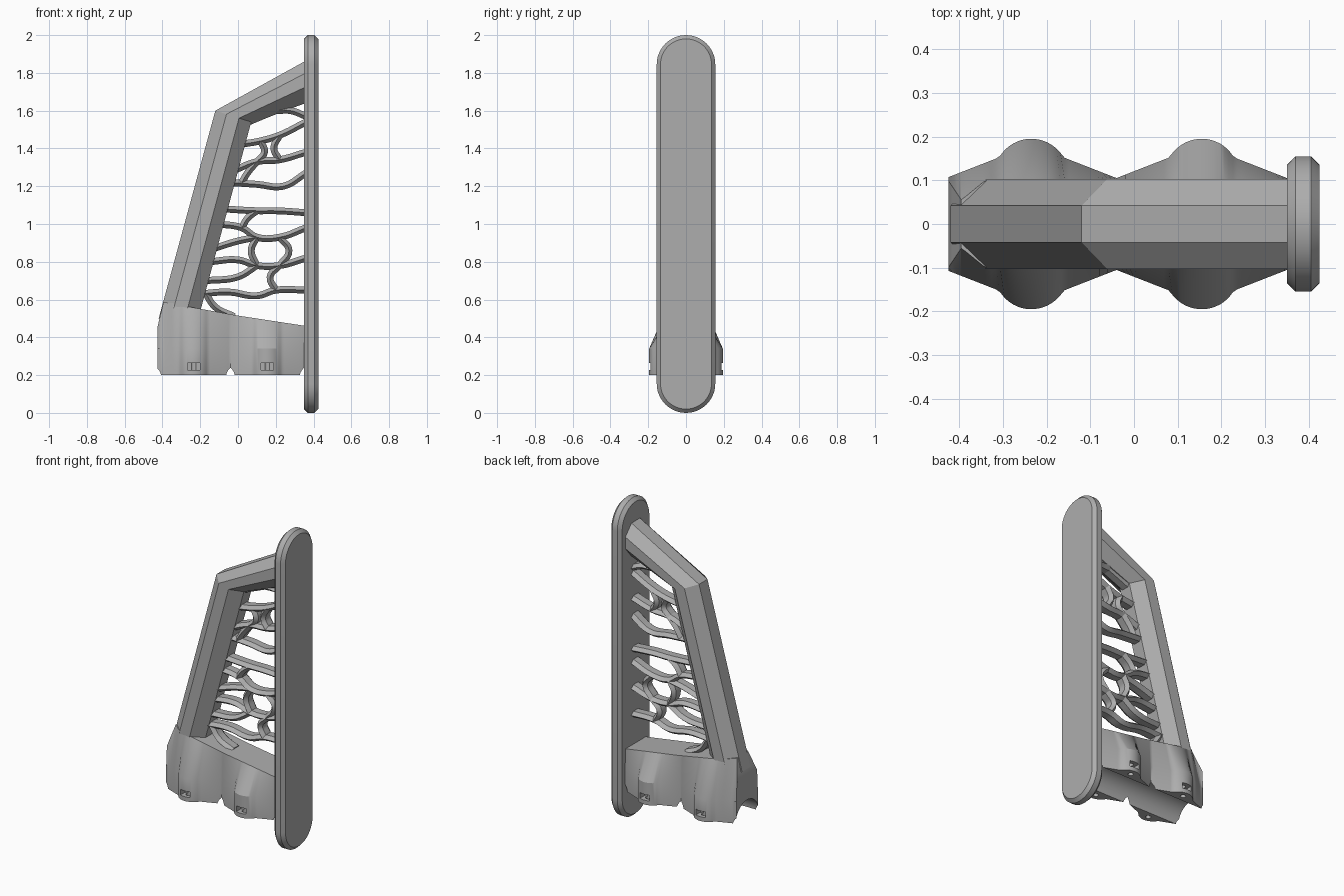
import bpy, bmesh
from math import sin, cos, pi, sqrt

cube = bpy.data.objects.get("Cube")
if cube:
    bpy.data.objects.remove(cube, do_unlink=True)

grey = bpy.data.materials.new("grey")
grey.use_nodes = True
grey.diffuse_color = (0.42, 0.42, 0.42, 1)
grey.node_tree.nodes["Principled BSDF"].inputs["Base Color"].default_value = grey.diffuse_color


def select(ob):
    bpy.ops.object.select_all(action='DESELECT')
    ob.select_set(True)
    bpy.context.view_layer.objects.active = ob


def loft(name, rings):
    """Skin matching rings of points and cap both ends."""
    bm = bmesh.new()
    vs = [[bm.verts.new(p) for p in ring] for ring in rings]
    n = len(vs[0])
    for a, b in zip(vs, vs[1:]):
        for i in range(n):
            j = (i + 1) % n
            bm.faces.new((a[i], a[j], b[j], b[i]))
    bm.faces.new(vs[0])
    bm.faces.new(vs[-1])
    bmesh.ops.recalc_face_normals(bm, faces=bm.faces)
    me = bpy.data.meshes.new(name)
    bm.to_mesh(me)
    bm.free()
    me.materials.append(grey)
    ob = bpy.data.objects.new(name, me)
    bpy.context.collection.objects.link(ob)
    return ob


def smooth(ob, degrees=30):
    select(ob)
    bpy.ops.object.shade_smooth_by_angle(angle=degrees * pi / 180)


def cut(ob, cutter):
    cutter.hide_render = True
    select(ob)
    mod = ob.modifiers.new("cut", 'BOOLEAN')
    mod.object = cutter
    mod.solver = 'EXACT'
    bpy.ops.object.modifier_apply(modifier=mod.name)
    bpy.data.objects.remove(cutter, do_unlink=True)


# End plate: upright stadium with chamfered rims
def stadium(x, r, steps=24):
    ring = []
    for side in (0, 1):
        for i in range(steps + 1):
            a = pi * (side + i / steps)
            ring.append((x, r * cos(a), 1 + (0.845 if side == 0 else -0.845) + r * sin(a)))
    return ring


plate = loft("end_plate", [stadium(0.35, 0.135), stadium(0.37, 0.155),
                           stadium(0.405, 0.155), stadium(0.425, 0.135)])
smooth(plate, 25)

# Bent frame bar with an eight-sided section
outer = [(-0.42, 0.5), (-0.12, 1.6), (0.36, 1.865)]
inner = [(-0.21, 0.5), (0.07, 1.54), (0.36, 1.655)]
section = [(0, 0.042), (0.31, 0.103), (0.66, 0.103), (1, 0.042)]
section += [(t, -y) for t, y in reversed(section)]
loft("frame_bar", [[(o[0] + (i[0] - o[0]) * t, y, o[1] + (i[1] - o[1]) * t) for t, y in section]
                   for o, i in zip(outer, inner)])

# Clamp base: two rounded bolt pods per side, blended up to the bar
PODS = (-0.235, 0.155)


def half_width(x):
    d = min(abs(x - c) for c in PODS)
    arc = 0.11 + sqrt(max(0, 0.085 ** 2 - d * d))
    return max(0.103, arc if d < 0.075 else 0.15 - (d - 0.08) * 0.39)


def shoulder(x):
    """Half width and height of the top edge."""
    keys = [(-0.425, 0.1, 0.46), (-0.395, 0.055, 0.585), (-0.34, 0.1, 0.58),
            (-0.25, 0.1, 0.56), (0, 0.1, 0.515), (0.36, 0.1, 0.46)]
    for a, b in zip(keys, keys[1:]):
        if x <= b[0]:
            t = (x - a[0]) / (b[0] - a[0])
            return a[1] + (b[1] - a[1]) * t, a[2] + (b[2] - a[2]) * t
    return keys[-1][1:]


rings = []
for k in range(80):
    x = -0.425 + 0.78 * k / 79
    w = half_width(x)
    t, top = shoulder(x)
    side = [(w, 0.2), (w, 0.34), (t, top)]
    rings.append([(x, y, z) for y, z in side] + [(x, -y, z) for y, z in reversed(side)])
base = loft("clamp_base", rings)

# Round channel along the underside
bpy.ops.mesh.primitive_cylinder_add(vertices=64, radius=0.114, depth=1,
                                    location=(-0.15, 0, 0.195), rotation=(0, pi / 2, 0))
cut(base, bpy.context.object)

# Nut pockets and bolt holes in every pod
for c in PODS:
    for s in (-1, 1):
        bpy.ops.mesh.primitive_cube_add(size=1, location=(c, s * 0.18, 0.245))
        bpy.context.object.scale = (0.066, 0.07, 0.036)
        cut(base, bpy.context.object)
        bpy.ops.mesh.primitive_cylinder_add(vertices=16, radius=0.016, depth=0.12,
                                            location=(c, s * 0.155, 0.235))
        cut(base, bpy.context.object)
smooth(base)

# Organic web of struts between bar and plate
struts = [
    [(0.03, 1.53), (0.2, 1.60), (0.36, 1.66)],
    [(0.2, 1.60), (0.28, 1.6), (0.36, 1.57)],
    [(0, 1.42), (0.12, 1.44), (0.22, 1.47), (0.36, 1.54)],
    [(-0.03, 1.28), (0.1, 1.33), (0.22, 1.34), (0.36, 1.38)],
    [(0.12, 1.44), (0.14, 1.38), (0.1, 1.33)],
    [(0.22, 1.47), (0.19, 1.4), (0.22, 1.34)],
    [(-0.05, 1.22), (0.1, 1.21), (0.24, 1.2), (0.36, 1.27)],
    [(0.1, 1.33), (0.05, 1.27), (0.02, 1.22)],
    [(-0.08, 1.08), (0.1, 1.07), (0.2, 1.07), (0.36, 1.06)],
    [(-0.1, 1), (0.02, 0.98), (0.1, 0.93), (0.22, 0.93), (0.36, 0.98)],
    [(0.02, 0.98), (0.05, 1.03), (0.1, 1.07)],
    [(-0.13, 0.87), (0, 0.91), (0.1, 0.93)],
    [(-0.15, 0.8), (0, 0.81), (0.1, 0.78), (0.22, 0.78), (0.36, 0.82)],
    [(0.1, 0.93), (0.07, 0.86), (0.1, 0.78)],
    [(0.22, 0.93), (0.27, 0.86), (0.22, 0.78)],
    [(-0.2, 0.63), (-0.05, 0.64), (0.1, 0.62), (0.2, 0.65), (0.36, 0.65)],
    [(0.1, 0.78), (0, 0.72), (-0.17, 0.7)],
    [(0.22, 0.78), (0.17, 0.72), (0.2, 0.65)],
    [(-0.17, 0.63), (-0.12, 0.56), (-0.02, 0.51)],
]
curve = bpy.data.curves.new("web_struts", 'CURVE')
curve.dimensions = '3D'
curve.resolution_u = 5
curve.bevel_depth = 0.021
curve.bevel_resolution = 1
curve.use_fill_caps = True
for path in struts:
    sp = curve.splines.new('BEZIER')
    sp.bezier_points.add(len(path) - 1)
    for p, (x, z) in zip(sp.bezier_points, path):
        p.co = (x, 0, z)
        p.handle_left_type = p.handle_right_type = 'AUTO'
curve.materials.append(grey)
web = bpy.data.objects.new("web_struts", curve)
bpy.context.collection.objects.link(web)
web.scale.y = 2.2
select(web)
bpy.ops.object.convert(target='MESH')
smooth(bpy.context.object)
